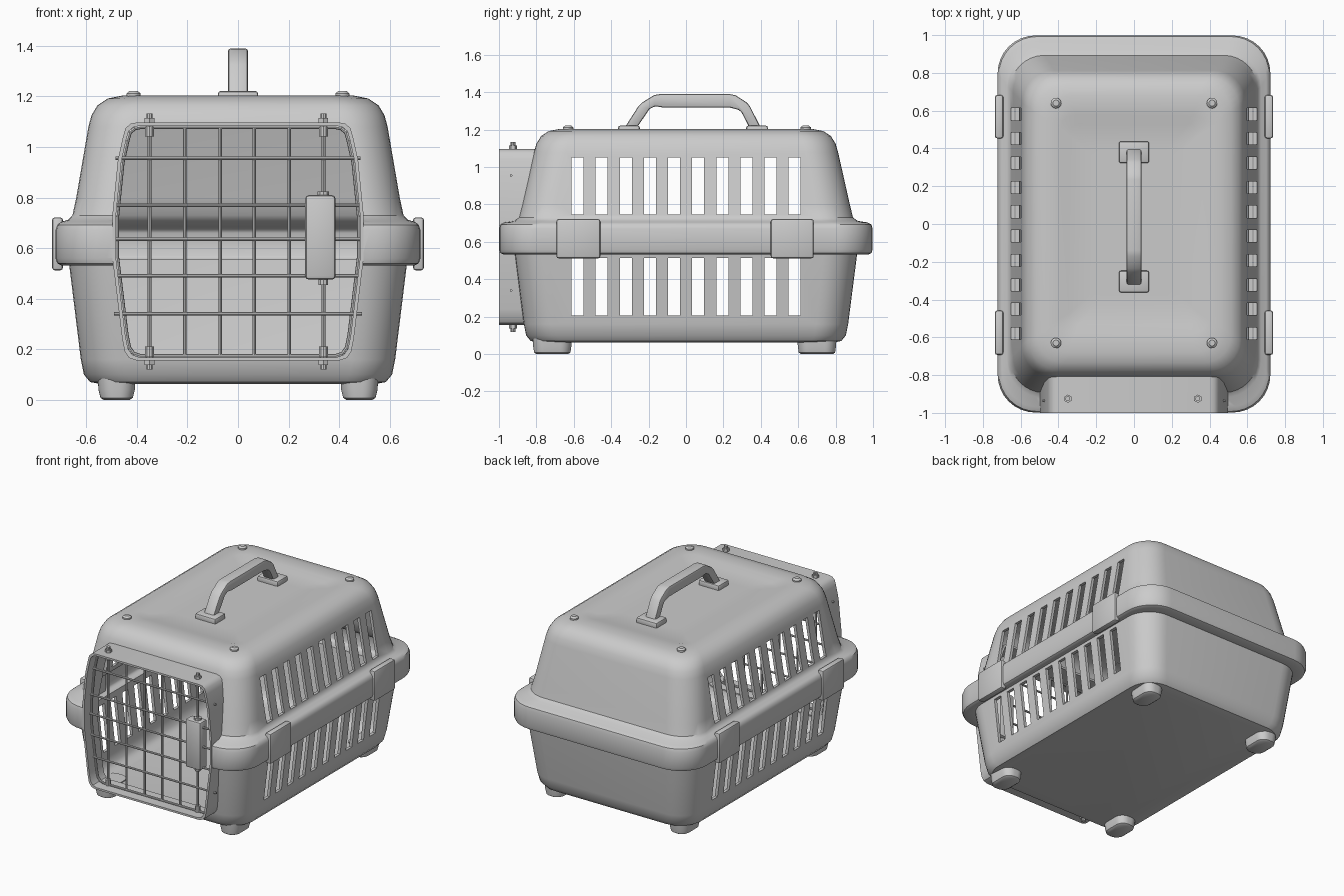
import bpy, bmesh
from math import radians, cos, sin, pi
from mathutils import Vector, Matrix

if "Cube" in bpy.data.objects:
    bpy.data.objects.remove(bpy.data.objects["Cube"])


def finish(name, bm, bevel=0.0, angle=35, segs=2):
    if bevel:
        edges = [e for e in bm.edges if e.is_manifold and e.calc_face_angle(0) > radians(30)]
        bmesh.ops.bevel(bm, geom=edges, offset=bevel, segments=segs, affect='EDGES', profile=0.5)
    me = bpy.data.meshes.new(name)
    bm.to_mesh(me)
    bm.free()
    ob = bpy.data.objects.new(name, me)
    bpy.context.collection.objects.link(ob)
    smooth(me, angle)
    return ob


def smooth(me, angle=35):
    me.polygons.foreach_set("use_smooth", [True] * len(me.polygons))
    me.set_sharp_from_angle(angle=radians(angle))


def rounded_rect(hx, hy, r, n=8):
    pts = []
    for k, (sx, sy) in enumerate([(1, 1), (-1, 1), (-1, -1), (1, -1)]):
        for i in range(n + 1):
            a = (k + i / n) * pi / 2
            pts.append((sx * (hx - r) + r * cos(a), sy * (hy - r) + r * sin(a)))
    return pts


def loft(bm, rings, flip=False, cx=0, cy=0):
    """Closed skin over rounded rectangles (half x, half y, z, radius)."""
    loops = [[bm.verts.new((x + cx, y + cy, z)) for x, y in rounded_rect(hx, hy, r)]
             for hx, hy, z, r in rings]
    faces = [bm.faces.new(loops[0][::-1]), bm.faces.new(loops[-1])]
    for a, b in zip(loops, loops[1:]):
        for i in range(len(a)):
            j = (i + 1) % len(a)
            faces.append(bm.faces.new((a[i], a[j], b[j], b[i])))
    if flip:
        bmesh.ops.reverse_faces(bm, faces=faces)


def box(bm, lo, hi):
    lo, hi = Vector(lo), Vector(hi)
    m = Matrix.Translation((lo + hi) / 2) @ Matrix.Diagonal((*(hi - lo), 1))
    bmesh.ops.create_cube(bm, size=1, matrix=m)


def rod(bm, p, q, r, r2=None, seg=10):
    p, q = Vector(p), Vector(q)
    d = q - p
    m = Matrix.Translation((p + q) / 2) @ d.to_track_quat('Z', 'Y').to_matrix().to_4x4()
    bmesh.ops.create_cone(bm, cap_ends=True, segments=seg, radius1=r,
                          radius2=r if r2 is None else r2, depth=d.length, matrix=m)


def prism(bm, pts, d, lo, hi):
    """Extrude a 2D outline; d maps (u, v, w) to a point."""
    a = [bm.verts.new(d(u, v, lo)) for u, v in pts]
    b = [bm.verts.new(d(u, v, hi)) for u, v in pts]
    fs = [bm.faces.new(a), bm.faces.new(b[::-1])]
    for i in range(len(a)):
        j = (i + 1) % len(a)
        fs.append(bm.faces.new((a[j], a[i], b[i], b[j])))
    bmesh.ops.recalc_face_normals(bm, faces=fs)


# Door outline in x, z
half = [(.40, .155), (.43, .165), (.448, .19), (.458, .24), (.497, .56), (.497, .73),
        (.475, .95), (.455, 1.04), (.445, 1.075), (.425, 1.092), (.40, 1.097)]
outline = half + [(-x, z) for x, z in reversed(half)]


def scaled(k):
    return [(x * k, .626 + (z - .626) * k) for x, z in outline]


# Hollow body: half x, half y, z, corner radius, wall offset in z
profile = [(.54, .79, .062, .15, .02), (.585, .83, .07, .16, .02), (.61, .855, .10, .17, .015),
           (.622, .867, .16, .17, 0), (.668, .915, .535, .18, .02), (.700, .975, .532, .19, .02),
           (.715, .992, .54, .20, .02), (.722, .998, .56, .20, .01), (.722, .998, .67, .20, -.01),
           (.715, .992, .692, .20, -.02), (.700, .970, .704, .20, -.02), (.672, .918, .712, .19, -.01),
           (.655, .893, .73, .18, 0), (.640, .876, .80, .18, 0), (.592, .813, 1.08, .17, 0),
           (.580, .800, 1.125, .17, -.005), (.556, .775, 1.165, .16, -.012),
           (.515, .735, 1.192, .15, -.02), (.46, .68, 1.203, .13, -.02),
           (.39, .58, 1.203, .08, -.02), (.345, .53, 1.188, .06, -.02), (.2, .38, 1.188, .04, -.02)]
bm = bmesh.new()
loft(bm, [p[:4] for p in profile])
loft(bm, [(x - .02, y - .02, z + dz, r - .015) for x, y, z, r, dz in profile], flip=True)
body = finish("carrier_shell", bm)

# Cutter for the side vents and the doorway
bm = bmesh.new()
for i in range(10):
    y = -.58 + i * .129
    for z0, z1 in ((.205, .515), (.745, 1.05)):
        box(bm, (-1, y - .032, z0), (1, y + .032, z1))
prism(bm, scaled(.985), lambda u, v, w: (u, w, v), -1.2, -.72)
cutter = finish("opening_cutter", bm)
cutter.hide_render = True
mod = body.modifiers.new("openings", 'BOOLEAN')
mod.object, mod.operation, mod.solver = cutter, 'DIFFERENCE', 'EXACT'
dg = bpy.context.evaluated_depsgraph_get()
cut = bpy.data.meshes.new_from_object(body.evaluated_get(dg))
body.modifiers.clear()
body.data = cut
smooth(cut)
bpy.data.objects.remove(cutter)

# Door frame: sleeve standing out from the front wall
def back_y(z):
    return -.85 if z < .6 else -.86 + (z - .6) / .5 * .085


bm = bmesh.new()
out, inn = scaled(1), scaled(.972)
loops = [[bm.verts.new((x, -1, z)) for x, z in out],
         [bm.verts.new((x, back_y(z), z)) for x, z in out],
         [bm.verts.new((x, back_y(z), z)) for x, z in inn],
         [bm.verts.new((x, -1, z)) for x, z in inn]]
for k in range(4):
    a, b = loops[k], loops[(k + 1) % 4]
    for i in range(len(a)):
        j = (i + 1) % len(a)
        bm.faces.new((a[i], a[j], b[j], b[i]))
bmesh.ops.recalc_face_normals(bm, faces=bm.faces[:])
finish("door_frame", bm)

# Door grille: border wire, bars and hinge rods
Y = -.925
bm = bmesh.new()
edge = scaled(.962)
for (x0, z0), (x1, z1) in zip(edge, edge[1:] + edge[:1]):
    rod(bm, (x0, Y, z0), (x1, Y, z1), .008, seg=8)
for x in (-.21, -.07, .065, .203):
    rod(bm, (x, Y, .17), (x, Y, 1.08), .007, seg=8)
for z, w in ((.34, .49), (.49, .475), (.635, .485), (.77, .48), (.955, .485)):
    rod(bm, (-w, Y - .01, z), (w, Y - .01, z), .007, seg=8)
for x in (-.35, .338):
    rod(bm, (x, Y, .12), (x, Y, 1.12), .008, seg=8)
finish("door_grille", bm)

# Hinge pins and collars
bm = bmesh.new()
for x in (-.35, .338):
    for z, s in ((1.097, 1), (.155, -1)):
        rod(bm, (x, Y, z), (x, Y, z + s * .018), .022, seg=6)
        rod(bm, (x, Y, z + s * .018), (x, Y, z + s * .036), .013)
        rod(bm, (x, Y, z - s * .015), (x, Y, z - s * .055), .018)
finish("hinge_pins", bm)

# Latch
bm = bmesh.new()
box(bm, (.266, -.965, .475), (.386, -.885, .81))
finish("door_latch", bm, .015)
bm = bmesh.new()
rod(bm, (.338, Y, .455), (.338, Y, .48), .02)
rod(bm, (.338, Y, .80), (.338, Y, .825), .024)
finish("latch_collars", bm)

# Side clips
for side, s in (("left", -1), ("right", 1)):
    for end, y0, y1 in (("front", -.693, -.458), ("back", .453, .683)):
        bm = bmesh.new()
        xs = sorted((s * .692, s * .736))
        box(bm, (xs[0], y0, .512), (xs[1], y1, .722))
        finish(f"clip_{end}_{side}", bm, .012)

# Feet
for sx in (-1, 1):
    for y in (-.715, .70):
        bm = bmesh.new()
        loft(bm, [(.052, .085, 0, .05), (.064, .097, .008, .055), (.072, .102, .04, .06),
                  (.075, .105, .09, .06)], cx=sx * .48, cy=y)
        finish("foot", bm)

# Handle and its mounting plates
arch = [(-.335, 1.20), (-.255, 1.325), (-.235, 1.345), (-.17, 1.385), (-.14, 1.39),
        (.235, 1.39), (.265, 1.384), (.325, 1.345), (.342, 1.325), (.405, 1.20),
        (.345, 1.20), (.298, 1.29), (.285, 1.305), (.235, 1.318), (-.12, 1.318),
        (-.165, 1.325), (-.195, 1.31), (-.27, 1.20)]
bm = bmesh.new()
prism(bm, arch, lambda u, v, w: (w, u, v), -.039, .039)
finish("carry_handle", bm, .010)
bm = bmesh.new()
for y in (-.305, .38):
    box(bm, (-.08, y - .058, 1.17), (.08, y + .058, 1.222))
finish("handle_plates", bm, .012)

# Roof studs
bm = bmesh.new()
for x in (-.413, .413):
    for y in (-.63, .64):
        rod(bm, (x, y, 1.18), (x, y, 1.212), .028, seg=16)
        rod(bm, (x, y, 1.212), (x, y, 1.222), .028, .016, seg=16)
finish("roof_studs", bm)
